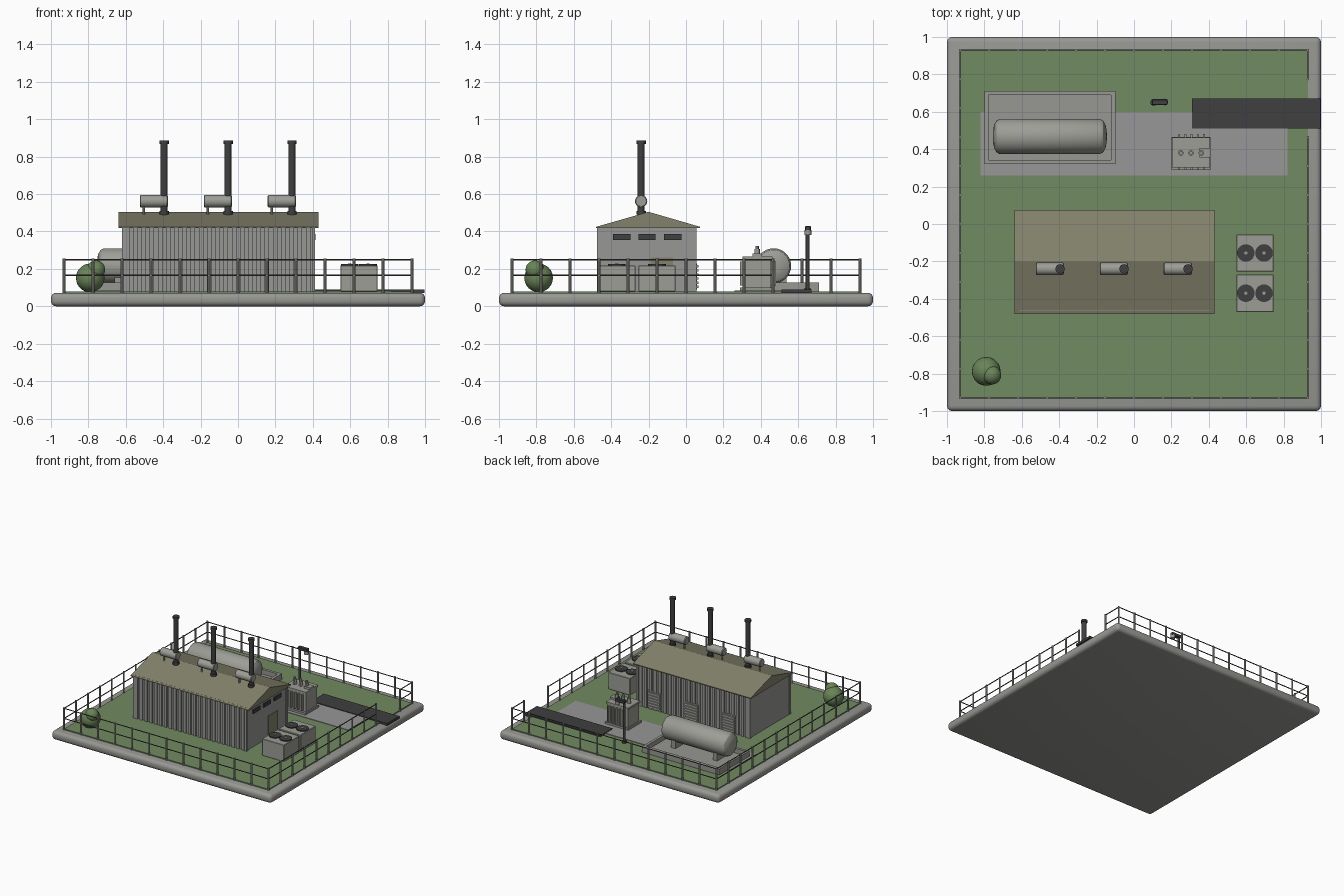
import bpy
import bmesh
from mathutils import Vector

cube = bpy.data.objects.get("Cube")
if cube:
    bpy.data.objects.remove(cube, do_unlink=True)


def material(name, rgb):
    m = bpy.data.materials.new(name)
    m.use_nodes = True
    m.diffuse_color = (*rgb, 1)
    m.node_tree.nodes["Principled BSDF"].inputs["Base Color"].default_value = (*rgb, 1)
    return m


concrete = material("concrete grey", (0.31, 0.31, 0.29))
paving = material("paving grey", (0.31, 0.31, 0.31))
metal = material("painted metal", (0.34, 0.34, 0.31))
cladding = material("cladding grey", (0.31, 0.31, 0.30))
olive = material("olive roof", (0.23, 0.225, 0.15))
grass_green = material("grass green", (0.165, 0.26, 0.12))
leaf_green = material("leaf green", (0.14, 0.23, 0.095))
dark = material("dark steel", (0.05, 0.05, 0.05))

GROUND = 0.08


def finish(name, bm, mat, smooth=False):
    mesh = bpy.data.meshes.new(name)
    bmesh.ops.recalc_face_normals(bm, faces=bm.faces)
    bm.to_mesh(mesh)
    bm.free()
    mesh.materials.append(mat)
    ob = bpy.data.objects.new(name, mesh)
    bpy.context.collection.objects.link(ob)
    if smooth:
        bpy.ops.object.select_all(action="DESELECT")
        ob.select_set(True)
        bpy.context.view_layer.objects.active = ob
        bpy.ops.object.shade_smooth_by_angle()
    return ob


def add_box(bm, x, y, z):
    verts = bmesh.ops.create_cube(bm, size=1)["verts"]
    for v in verts:
        v.co = Vector([(a + b) / 2 + c * (b - a) for (a, b), c in zip((x, y, z), v.co)])


def box(name, x, y, z, mat, bevel=0, segments=1):
    bm = bmesh.new()
    add_box(bm, x, y, z)
    if bevel:
        bmesh.ops.bevel(bm, geom=bm.edges[:], offset=bevel, segments=segments,
                        profile=0.5, affect="EDGES")
    return finish(name, bm, mat, segments > 1)


def add_rod(bm, a, b, r, sides=16):
    a, b = Vector(a), Vector(b)
    verts = bmesh.ops.create_cone(bm, cap_ends=True, segments=sides, radius1=r,
                                  radius2=r, depth=(b - a).length)["verts"]
    turn = (b - a).to_track_quat("Z", "Y")
    for v in verts:
        v.co = turn @ v.co + (a + b) / 2


def rod(name, a, b, r, mat, sides=16):
    bm = bmesh.new()
    add_rod(bm, a, b, r, sides)
    return finish(name, bm, mat, True)


def lathe_x(name, profile, centre, mat, sides=32):
    """Spin (x, radius) points around an x axis through centre."""
    bm = bmesh.new()
    verts = [bm.verts.new((x, 0, r)) for x, r in profile]
    edges = [bm.edges.new(pair) for pair in zip(verts, verts[1:])]
    bmesh.ops.spin(bm, geom=verts + edges, cent=(0, 0, 0), axis=(1, 0, 0),
                   angle=6.283185307, steps=sides)
    bmesh.ops.remove_doubles(bm, verts=bm.verts, dist=0.0005)
    bmesh.ops.translate(bm, verts=bm.verts, vec=centre)
    return finish(name, bm, mat, True)


# Site: rounded slab, lawn, paving and access road
box("base_slab", (-1, 1), (-1, 1), (0, 0.072), concrete, 0.028, 4)
box("lawn", (-0.93, 0.93), (-0.93, 0.93), (0.05, GROUND), grass_green)
box("paving", (-0.82, 0.82), (0.26, 0.6), (0.07, 0.084), paving)
box("access_road", (0.31, 0.998), (0.51, 0.67), (0.07, 0.089), dark)

# Building: body with ribbed long walls
box("building_walls", (-0.615, 0.405), (-0.465, 0.045), (GROUND, 0.43), cladding)
bm = bmesh.new()
pitch = 0.044
for i in range(23):
    x = -0.605 + i * pitch
    for y in (-0.475, 0.035):
        add_box(bm, (x, x + 0.024), (y, y + 0.02), (GROUND, 0.425))
finish("wall_ribs", bm, cladding)
bm = bmesh.new()
for x in (-0.62, 0.395):
    for y in (-0.477, 0.037):
        add_box(bm, (x, x + 0.018), (y, y + 0.02), (GROUND, 0.425))
finish("corner_trims", bm, cladding)

# Gabled roof prism
bm = bmesh.new()
face = bm.faces.new([bm.verts.new((-0.64, y, z)) for y, z in
                     ((-0.48, 0.418), (0.075, 0.418), (0.075, 0.425), (-0.2, 0.505), (-0.48, 0.425))])
extruded = bmesh.ops.extrude_face_region(bm, geom=[face])["geom"]
bmesh.ops.translate(bm, vec=(1.07, 0, 0),
                    verts=[g for g in extruded if isinstance(g, bmesh.types.BMVert)])
finish("roof", bm, olive)

# Gable windows and door
for i, y in enumerate((-0.39, -0.255, -0.118)):
    box(f"gable_window_{i}", (0.4, 0.414), (y, y + 0.093), (0.355, 0.386), dark)
box("gable_door", (0.4, 0.412), (-0.19, -0.07), (GROUND, 0.26), olive)

# Air intake louvres on the rear wall
for i, x in enumerate((-0.43, -0.09, 0.25)):
    bm = bmesh.new()
    add_box(bm, (x - 0.06, x + 0.06), (0.04, 0.059), (0.09, 0.23))
    for k in range(6):
        z = 0.098 + k * 0.022
        add_box(bm, (x - 0.055, x + 0.055), (0.05, 0.067), (z, z + 0.012))
    finish(f"intake_louvre_{i}", bm, metal)

# Exhaust stacks and silencers
for i, x in enumerate((-0.395, -0.053, 0.289)):
    y = -0.24
    bm = bmesh.new()
    add_rod(bm, (x, y, 0.47), (x, y, 0.88), 0.019, 20)
    add_rod(bm, (x, y, 0.868), (x, y, 0.886), 0.025, 20)
    add_rod(bm, (x, y, 0.49), (x, y, 0.51), 0.025, 20)
    finish(f"exhaust_stack_{i}", bm, dark, True)
    lathe_x(f"silencer_{i}", [(-0.075, 0), (-0.075, 0.028), (-0.07, 0.033), (0.07, 0.033),
                              (0.075, 0.028), (0.075, 0)], (x - 0.055, y, 0.562), metal, 20)
    rod(f"silencer_support_{i}", (x - 0.108, y, 0.48), (x - 0.108, y, 0.54), 0.007, metal, 8)

# Cooling units with twin fans
for i, y in enumerate((-0.47, -0.255)):
    box(f"cooler_body_{i}", (0.547, 0.747), (y, y + 0.2), (GROUND, 0.218), metal, 0.003)
    for j, x in enumerate((0.598, 0.695)):
        c = y + 0.1
        rod(f"cooler_fan_{i}{j}", (x, c, 0.21), (x, c, 0.226), 0.047, dark, 24)
        rod(f"fan_hub_{i}{j}", (x, c, 0.22), (x, c, 0.23), 0.009, metal, 12)

# Fuel tank inside a low-walled enclosure
x0, x1, y0, y1, t = -0.8, -0.1, 0.32, 0.712, 0.022
box("enclosure_floor", (x0, x1), (y0, y1), (0.07, 0.09), concrete)
bm = bmesh.new()
for y in (y0, y1 - t):
    add_box(bm, (x0, x1), (y, y + t), (0.07, 0.128))
for x in (x0, x1 - t):
    add_box(bm, (x, x + t), (y0 + t, y1 - t), (0.07, 0.128))
finish("enclosure_walls", bm, concrete)
lathe_x("fuel_tank", [(-0.305, 0), (-0.304, 0.03), (-0.298, 0.062), (-0.285, 0.085), (-0.268, 0.094),
                      (0.268, 0.094), (0.285, 0.085), (0.298, 0.062), (0.304, 0.03), (0.305, 0)],
        (-0.45, 0.468, 0.216), metal)
for i, x in enumerate((-0.64, -0.26)):
    box(f"tank_saddle_{i}", (x - 0.02, x + 0.02), (0.398, 0.538), (0.085, 0.16), concrete)

# Transformer with cooling fins and bushings
box("transformer_plinth", (0.2, 0.41), (0.29, 0.465), (GROUND, 0.1), concrete)
box("transformer_body", (0.21, 0.4), (0.31, 0.455), (0.1, 0.255), metal)
box("transformer_lid", (0.203, 0.405), (0.303, 0.462), (0.25, 0.265), metal)
bm = bmesh.new()
for k in range(5):
    x = 0.237 + k * 0.033
    for y in (0.288, 0.45):
        add_box(bm, (x, x + 0.01), (y, y + 0.03), (0.11, 0.24))
finish("transformer_fins", bm, metal)
box("transformer_control_box", (0.35, 0.408), (0.355, 0.405), (0.26, 0.282), metal)
for i, x in enumerate((0.25, 0.305, 0.36)):
    bm = bmesh.new()
    add_rod(bm, (x, 0.38, 0.26), (x, 0.38, 0.305), 0.015, 12)
    add_rod(bm, (x, 0.38, 0.30), (x, 0.38, 0.323), 0.009, 12)
    finish(f"transformer_bushing_{i}", bm, metal, True)

# Lamp post
rod("lamp_pole", (0.105, 0.65, GROUND), (0.105, 0.65, 0.42), 0.01, dark)
rod("lamp_foot", (0.105, 0.65, GROUND), (0.105, 0.65, 0.095), 0.018, dark)
box("lamp_arm", (0.095, 0.18), (0.637, 0.667), (0.405, 0.43), dark, 0.003)
rod("lamp_head", (0.165, 0.652, 0.382), (0.165, 0.652, 0.408), 0.018, metal)

# Shrub
for i, (c, r) in enumerate((((-0.79, -0.788, 0.152), 0.077), ((-0.76, -0.808, 0.195), 0.05))):
    bm = bmesh.new()
    bmesh.ops.create_icosphere(bm, subdivisions=3, radius=r)
    bmesh.ops.translate(bm, verts=bm.verts, vec=c)
    finish(f"shrub_{i}", bm, leaf_green, True)

# Perimeter fence, open where the road enters
E, N = 0.93, 12
step = 2 * E / N
posts, rails = bmesh.new(), bmesh.new()
corners = [(-E, -E), (E, -E), (E, E), (-E, E)]
for s in range(4):
    a, b = Vector(corners[s]), Vector(corners[(s + 1) % 4])
    gate = s == 1
    for k in range(N):
        p = a.lerp(b, k / N)
        if gate and k == 10:
            continue
        add_rod(posts, (*p, 0.07), (*p, 0.255), 0.007, 8)
    spans = ((0, 9 / N), (11 / N, 1)) if gate else ((0, 1),)
    for t0, t1 in spans:
        for z in (0.165, 0.248):
            add_rod(rails, (*a.lerp(b, t0), z), (*a.lerp(b, t1), z), 0.004, 6)
finish("fence_posts", posts, metal, True)
finish("fence_rails", rails, dark, True)
